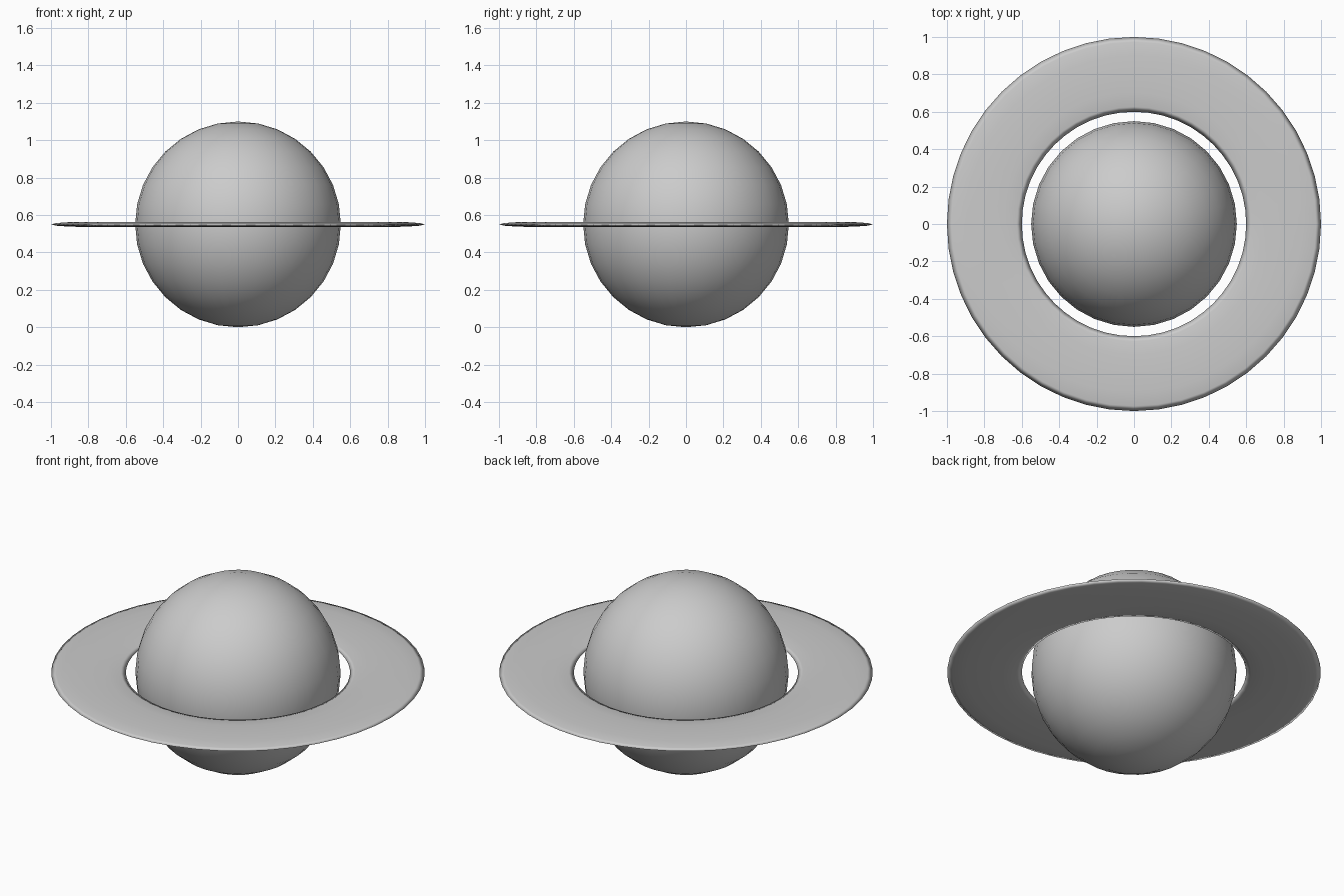
import bpy

cube = bpy.data.objects.get("Cube")
if cube:
    bpy.data.objects.remove(cube, do_unlink=True)

RADIUS = 0.55

# Single plain grey
COLOR = (0.6, 0.6, 0.6, 1)
grey = bpy.data.materials.new("plain_grey")
grey.use_nodes = True
grey.diffuse_color = COLOR
grey.node_tree.nodes["Principled BSDF"].inputs["Base Color"].default_value = COLOR


def finish(name):
    obj = bpy.context.object
    obj.name = name
    obj.data.materials.append(grey)
    bpy.ops.object.shade_smooth()
    return obj


# Planet ball
bpy.ops.mesh.primitive_uv_sphere_add(segments=32, ring_count=16, radius=RADIUS,
                                     location=(0, 0, RADIUS))
finish("planet")

# Flattened ring around the equator
bpy.ops.mesh.primitive_torus_add(major_radius=0.8, minor_radius=0.2,
                                 major_segments=48, minor_segments=12,
                                 location=(0, 0, RADIUS))
ring = finish("ring")
ring.scale.z = 0.07
bpy.ops.object.transform_apply(location=False, rotation=False, scale=True)
